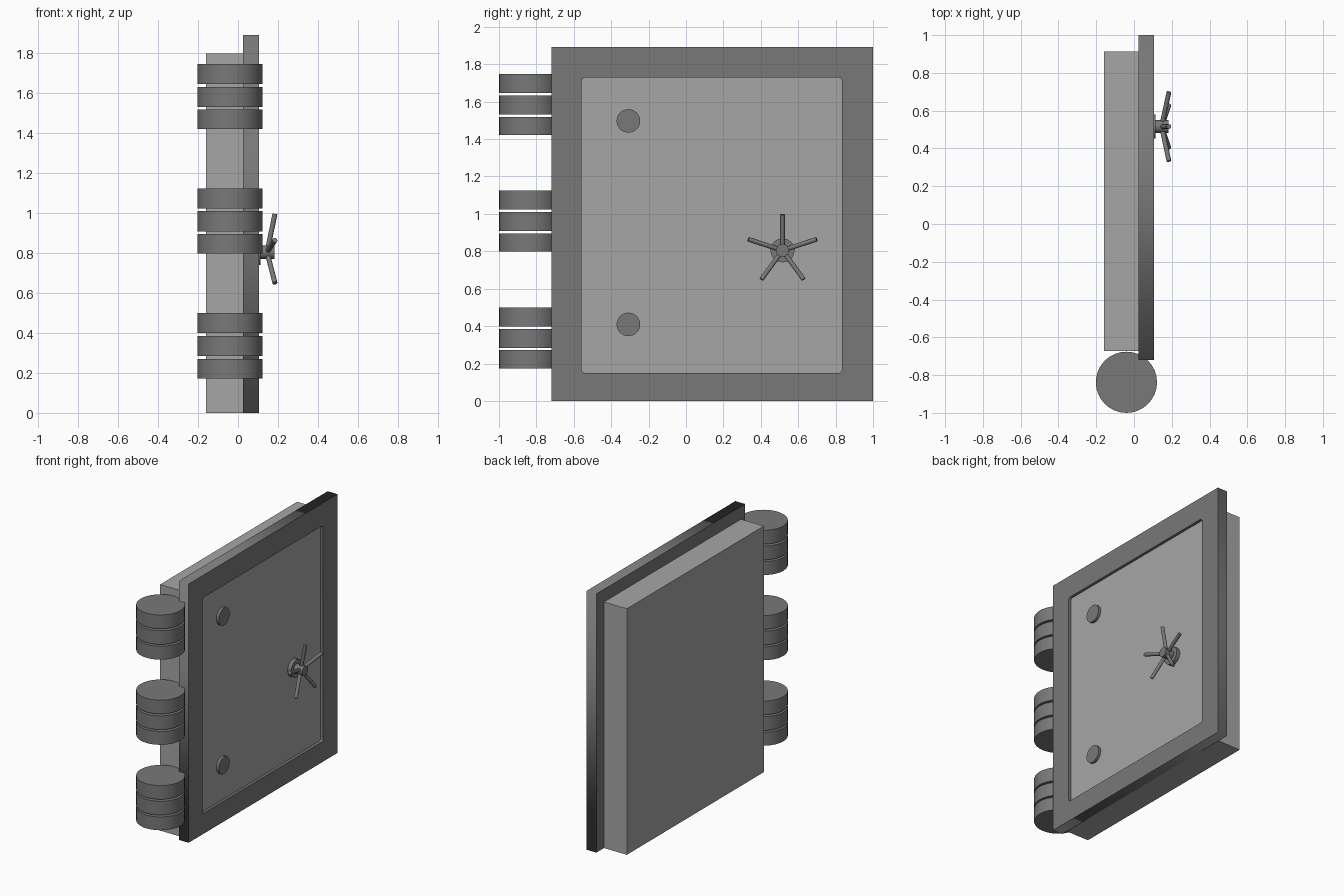
import bpy, bmesh, math
from mathutils import Vector, Matrix

if "Cube" in bpy.data.objects:
    bpy.data.objects.remove(bpy.data.objects["Cube"])


def material(name, v):
    m = bpy.data.materials.new(name)
    m.diffuse_color = (v, v, v, 1)
    m.use_nodes = True
    m.node_tree.nodes["Principled BSDF"].inputs["Base Color"].default_value = m.diffuse_color
    return m


LIGHT = material("light_grey_steel", 0.38)
DARK = material("dark_grey_steel", 0.19)


def add_object(name, mesh, mat, smooth=False):
    mesh.materials.clear()
    mesh.materials.append(mat)
    ob = bpy.data.objects.new(name, mesh)
    bpy.context.collection.objects.link(ob)
    if smooth:
        bpy.ops.object.select_all(action='DESELECT')
        ob.select_set(True)
        bpy.context.view_layer.objects.active = ob
        bpy.ops.object.shade_smooth_by_angle(angle=math.radians(35))
    return ob


def box(name, lo, hi, mat):
    lo, hi = Vector(lo), Vector(hi)
    bm = bmesh.new()
    mtx = Matrix.Translation((lo + hi) / 2) @ Matrix.Diagonal((*(hi - lo), 1))
    bmesh.ops.create_cube(bm, size=1, matrix=mtx)
    me = bpy.data.meshes.new(name)
    bm.to_mesh(me)
    bm.free()
    return add_object(name, me, mat)


def rod(name, a, b, radius, mat, sides=32):
    """Capped cylinder from point a to point b."""
    a, b = Vector(a), Vector(b)
    bm = bmesh.new()
    rot = (b - a).to_track_quat('Z', 'Y').to_matrix().to_4x4()
    bmesh.ops.create_cone(bm, cap_ends=True, segments=sides, radius1=radius,
                          radius2=radius, depth=(b - a).length,
                          matrix=Matrix.Translation((a + b) / 2) @ rot)
    me = bpy.data.meshes.new(name)
    bm.to_mesh(me)
    bm.free()
    return add_object(name, me, mat, smooth=True)


def rect_points(y0, y1, z0, z1, r=0.0):
    """Rectangle outline in (y, z), with rounded corners if r > 0."""
    if r == 0:
        return [(y0, z0), (y1, z0), (y1, z1), (y0, z1)]
    pts = []
    corners = [(y1 - r, z1 - r), (y0 + r, z1 - r), (y0 + r, z0 + r), (y1 - r, z0 + r)]
    for i, (cy, cz) in enumerate(corners):
        for k in range(5):
            t = math.pi / 2 * (i + k / 4)
            pts.append((cy + r * math.cos(t), cz + r * math.sin(t)))
    return pts


# Door frame: outline with a rounded opening, extruded along x
cu = bpy.data.curves.new("frame_profile", 'CURVE')
cu.dimensions = '2D'
cu.fill_mode = 'BOTH'
cu.extrude = 0.04
for pts in (rect_points(-0.72, 1.0, 0.0, 1.893),
            rect_points(-0.558, 0.834, 0.15, 1.728, 0.018)):
    sp = cu.splines.new('POLY')
    sp.points.add(len(pts) - 1)
    for p, (y, z) in zip(sp.points, pts):
        p.co = (y, z, 0, 1)
    sp.use_cyclic_u = True
tmp = bpy.data.objects.new("frame_helper", cu)
bpy.context.collection.objects.link(tmp)
bpy.context.view_layer.update()
me = bpy.data.meshes.new_from_object(tmp.evaluated_get(bpy.context.evaluated_depsgraph_get()))
bpy.data.objects.remove(tmp)
me.transform(Matrix.Translation((0.065, 0, 0)) @
             Matrix(((0, 0, 1, 0), (1, 0, 0, 0), (0, 1, 0, 0), (0, 0, 0, 1))))
add_object("door_frame", me, DARK)

# Thick door body behind the frame and recessed panel inside it
box("door_body", (-0.16, -0.672, 0.0), (0.027, 0.912, 1.8), LIGHT)
box("door_panel", (0.0, -0.57, 0.14), (0.085, 0.845, 1.74), LIGHT)

# Three hinges of three stacked discs
for top in (0.5, 1.125, 1.748):
    for a, b in ((0.0, 0.101), (0.115, 0.216), (0.229, 0.327)):
        rod("hinge_disc", (-0.04, -0.838, top - b), (-0.04, -0.838, top - a), 0.162, DARK)

# Two round bolt caps on the panel
for z in (0.409, 1.497):
    rod("bolt_cap", (0.08, -0.308, z), (0.104, -0.308, z), 0.063, DARK)

# Handwheel: flange, hub and five spokes leaning outward
WY, WZ = 0.516, 0.805
rod("wheel_flange", (0.08, WY, WZ), (0.113, WY, WZ), 0.064, DARK)
rod("wheel_hub", (0.10, WY, WZ), (0.182, WY, WZ), 0.034, DARK)
for i in range(5):
    t = math.radians(90 + 72 * i)
    c, s = math.cos(t), math.sin(t)
    rod("wheel_spoke", (0.15, WY + 0.02 * c, WZ + 0.02 * s),
        (0.185, WY + 0.192 * c, WZ + 0.192 * s), 0.0125, DARK, sides=12)
